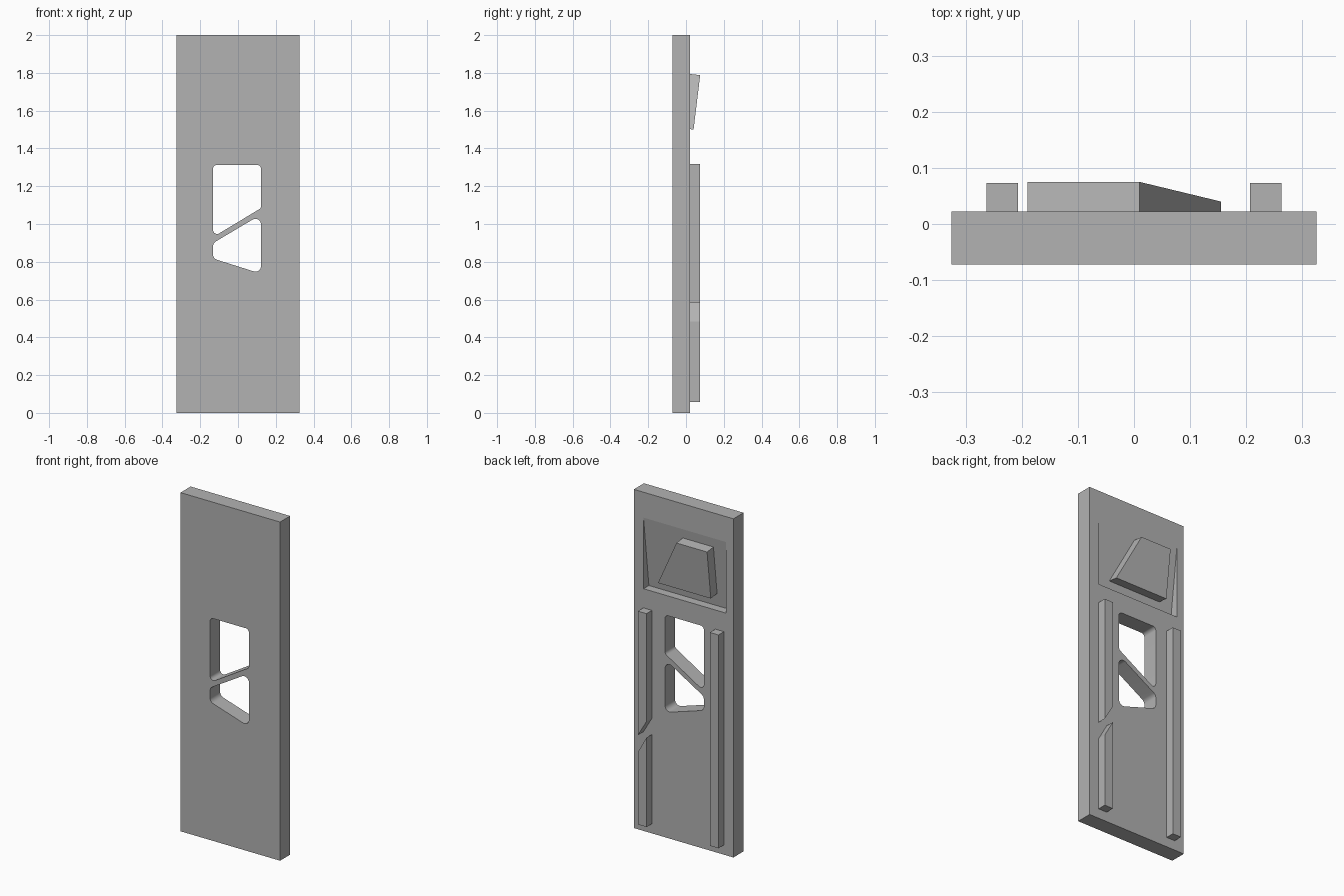
import bpy, bmesh, math
from mathutils import Vector

cube = bpy.data.objects.get("Cube")
if cube:
    bpy.data.objects.remove(cube, do_unlink=True)

grey = bpy.data.materials.new("plain_grey")
grey.use_nodes = True
COLOUR = (0.448, 0.448, 0.448, 1)
grey.diffuse_color = COLOUR
grey.node_tree.nodes["Principled BSDF"].inputs["Base Color"].default_value = COLOUR

BACK, FRONT = 0.022, -0.072   # faces of the slab
RAIL_Y = 0.073


def loft(name, start, end, smooth_sides=False):
    """Solid between two matching loops of 3D points."""
    bm = bmesh.new()
    a = [bm.verts.new(p) for p in start]
    b = [bm.verts.new(p) for p in end]
    bm.faces.new(a)
    bm.faces.new(b[::-1])
    n = len(a)
    for i in range(n):
        j = (i + 1) % n
        bm.faces.new((a[j], a[i], b[i], b[j])).smooth = smooth_sides
    bmesh.ops.recalc_face_normals(bm, faces=bm.faces[:])
    mesh = bpy.data.meshes.new(name)
    bm.to_mesh(mesh)
    bm.free()
    mesh.materials.append(grey)
    obj = bpy.data.objects.new(name, mesh)
    bpy.context.collection.objects.link(obj)
    return obj


def prism(name, outline, y0, y1, smooth_sides=False):
    """Extrude an (x, z) outline along y."""
    return loft(name, [(x, y0, z) for x, z in outline],
                [(x, y1, z) for x, z in outline], smooth_sides)


def rounded(corners, radius, steps=8):
    """Round every corner of a convex outline with a tangent arc."""
    pts = [Vector(c) for c in corners]
    out = []
    for i, p in enumerate(pts):
        u = (pts[i - 1] - p).normalized()
        v = (pts[(i + 1) % len(pts)] - p).normalized()
        half = u.angle(v) / 2
        centre = p + (u + v).normalized() * radius / math.sin(half)
        r0 = p + u * radius / math.tan(half) - centre
        r1 = p + v * radius / math.tan(half) - centre
        sweep = math.pi - 2 * half
        for k in range(steps + 1):
            t = k / steps
            out.append(centre + (r0 * math.sin((1 - t) * sweep)
                                 + r1 * math.sin(t * sweep)) / math.sin(sweep))
    return out


def cut(target, cutter):
    mod = target.modifiers.new("cut", 'BOOLEAN')
    mod.operation = 'DIFFERENCE'
    mod.solver = 'EXACT'
    mod.object = cutter
    bpy.context.view_layer.objects.active = target
    bpy.ops.object.modifier_apply(modifier=mod.name)
    bpy.data.objects.remove(cutter, do_unlink=True)


# Slab
W = 0.325
slab = prism("slab", [(-W, 0), (W, 0), (W, 2), (-W, 2)], FRONT, BACK)

# Two rounded openings separated by a slanted bar
L, R = -0.132, 0.122
upper = [(L, 0.931), (R, 1.084), (R, 1.313), (L, 1.313)]
lower = [(L, 0.817), (R, 0.737), (R, 1.05), (L, 0.899)]
for outline, radius in ((upper, 0.021), (lower, 0.03)):
    cut(slab, prism("opening_cutter", rounded(outline, radius), -0.2, 0.2, True))

# Ramped recess on the back, deepest at its lower edge
ramp = [(-0.028, 1.43), (0.05, 1.43), (0.05, 2.085)]
cut(slab, loft("recess_cutter", [(-0.277, y, z) for y, z in ramp],
               [(0.262, y, z) for y, z in ramp]))

# Tapered block standing square on the ramp
face = [(-0.19, 0.04, 1.5), (0.155, 0.04, 1.5), (0.01, 0.075, 1.788), (-0.19, 0.075, 1.788)]
base = [(x, y - 0.07, z + 0.008) for x, y, z in face]
loft("tapered_block", base, face)

# Rails: one full length, the other split by a slanted gap
IN, OUT, LOW, TOP = 0.207, 0.263, 0.057, 1.317
prism("right_rail", [(-OUT, LOW), (-IN, LOW), (-IN, TOP), (-OUT, TOP)], BACK, RAIL_Y)
prism("left_upper_rail", [(IN, 0.68), (OUT, 0.585), (OUT, TOP), (IN, TOP)], BACK, RAIL_Y)
prism("left_lower_rail", [(IN, LOW), (OUT, LOW), (OUT, 0.485), (IN, 0.585)], BACK, RAIL_Y)
